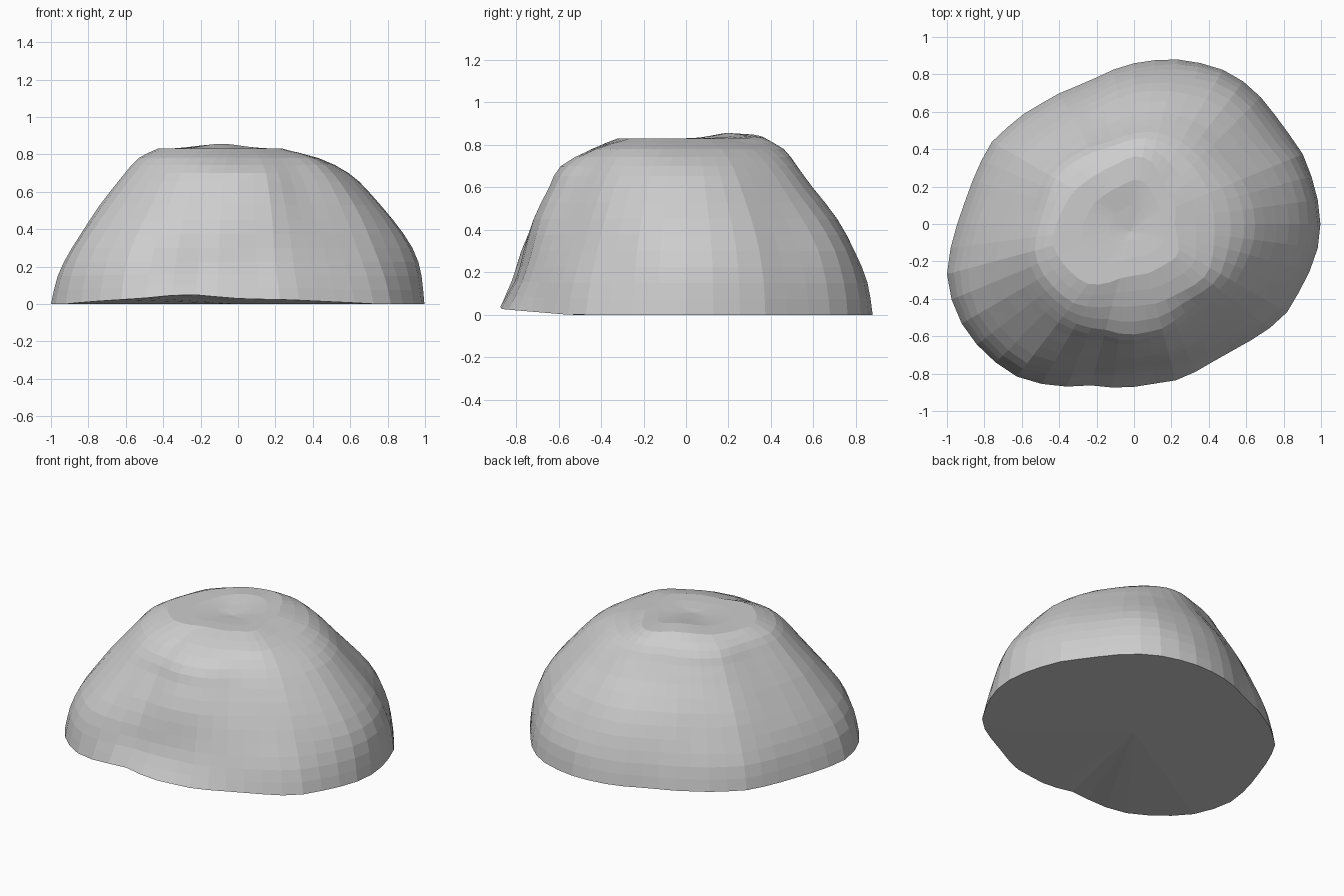
import bpy, bmesh, math
from mathutils import Vector, noise

if "Cube" in bpy.data.objects:
    bpy.data.objects.remove(bpy.data.objects["Cube"])

# Footprint of the boulder, counter-clockwise
OUTLINE = [(1, .03), (.97, .2), (.9, .38), (.78, .55), (.66, .7), (.55, .79), (.42, .85),
           (.2, .885), (.03, .868), (-.1, .83), (-.24, .765), (-.42, .69), (-.62, .57), (-.78, .42),
           (-.86, .24), (-.94, .02), (-1, -.2), (-1, -.34), (-.93, -.52), (-.8, -.7),
           (-.62, -.82), (-.42, -.875), (-.26, -.86), (-.06, -.88), (.26, -.83),
           (.45, -.72), (.7, -.58), (.82, -.47), (.92, -.3), (.98, -.15)]
# Height of each ring, and its share of the footprint radius in 8 directions (E, NE, N ...)
HEIGHTS = [0, .15, .3, .45, .6, .7, .78, .83]
SHARES = [
    [1, .98, .935, .84, .705, .59, .43, .22],
    [1, .98, .92, .81, .67, .575, .46, .27],
    [1, .97, .905, .81, .68, .60, .53, .42],
    [1, .96, .89, .80, .69, .62, .56, .41],
    [1, .96, .885, .785, .68, .605, .535, .44],
    [1, .97, .91, .80, .68, .60, .52, .40],
    [1, .92, .87, .82, .74, .68, .51, .32],
    [1, .95, .88, .80, .71, .63, .52, .32]]
SEG, STEPS = 48, 2


def outline_radius(a):
    d = Vector((math.cos(a), math.sin(a)))
    for i, p in enumerate(OUTLINE):
        p, q = Vector(p), Vector(OUTLINE[(i + 1) % len(OUTLINE)])
        e = q - p
        det = d.x * e.y - d.y * e.x
        t = (p.x * d.y - p.y * d.x) / det
        r = (p.x * e.y - p.y * e.x) / det
        if -1e-6 <= t <= 1 + 1e-6 and r > 0:
            return r
    return 0.9


def share(a, level):
    u = (a / math.tau * 8) % 8
    i = int(u)
    f = u - i
    f = f * f * (3 - 2 * f)
    return curve(SHARES[i], level) * (1 - f) + curve(SHARES[(i + 1) % 8], level) * f


def curve(vals, level):
    """Smooth interpolation through a list of values."""
    j = min(int(level), len(vals) - 2)
    g = level - j
    b, c = vals[j], vals[j + 1]
    a = vals[j - 1] if j else 2 * b - c
    d = vals[j + 2] if j + 2 < len(vals) else 2 * c - b
    return b + .5 * g * (c - a + g * (2 * a - 5 * b + 4 * c - d + g * (3 * (b - c) + d - a)))


def shape(x, y, z):
    """Small lumps, the back crest and the lifted front rim."""
    k = min(z / .3, 1)
    n = noise.noise(Vector((x, y, z)) * 3.2 + Vector((4, 1, 7)))
    s = 1 + .015 * n * k
    crest = .027 * math.exp(-((x + .1) / .16) ** 2 - ((y - .22) / .16) ** 2) * k
    rim = max(0, 1 - z / .2) * max(0, min(1, (-y - .55) / .3)) \
        * (.025 + .025 * math.exp(-((x + .27) / .2) ** 2))
    return x * s, y * s, z + crest + rim


bm = bmesh.new()
rings = []
angles = [math.tau * i / SEG for i in range(SEG)]
radii = [outline_radius(a) for a in angles]
for n in range((len(HEIGHTS) - 1) * STEPS + 1):
    lv = n / STEPS
    rings.append([bm.verts.new(shape(math.cos(a) * r * share(a, lv),
                                     math.sin(a) * r * share(a, lv), curve(HEIGHTS, lv)))
                  for a, r in zip(angles, radii)])
# Slightly dished top, closing on a pole
for k, z in ((.65, .83), (.3, .824)):
    rings.append([bm.verts.new(shape(math.cos(a) * r * share(a, 7) * k,
                                     math.sin(a) * r * share(a, 7) * k, z))
                  for a, r in zip(angles, radii)])
for lo, hi in zip(rings, rings[1:]):
    for i in range(SEG):
        j = (i + 1) % SEG
        bm.faces.new((lo[i], lo[j], hi[j], hi[i]))
pole = bm.verts.new((-.02, -.04, .82))
floor = bm.verts.new((0, 0, 0))
for i in range(SEG):
    j = (i + 1) % SEG
    bm.faces.new((rings[-1][i], rings[-1][j], pole))
    bm.faces.new((rings[0][j], rings[0][i], floor))

mesh = bpy.data.meshes.new("boulder")
bm.to_mesh(mesh)
bm.free()
rock = bpy.data.objects.new("boulder", mesh)
bpy.context.collection.objects.link(rock)

stone = bpy.data.materials.new("stone grey")
stone.diffuse_color = (.61, .61, .61, 1)
stone.use_nodes = True
stone.node_tree.nodes["Principled BSDF"].inputs["Base Color"].default_value = stone.diffuse_color
mesh.materials.append(stone)
